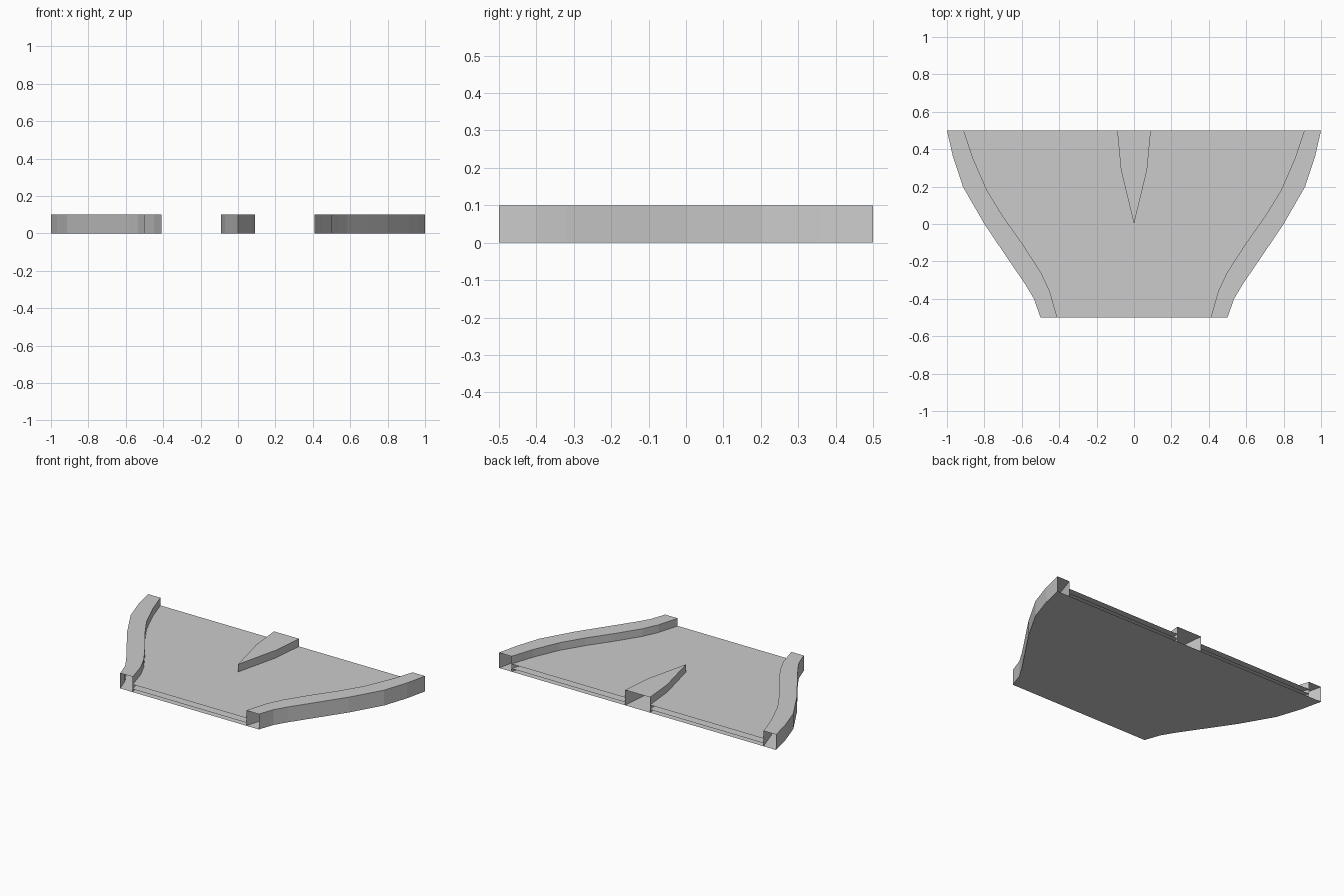
import bpy

if "Cube" in bpy.data.objects:
    bpy.data.objects.remove(bpy.data.objects["Cube"])

H, FLOOR, UNDER = 0.1, 0.05, 0.02

# Right-hand plan curves, front to back
OUTER = [(0.5, -0.5), (0.535, -0.4), (0.583, -0.32), (0.685, -0.17),
         (0.8, 0.0), (0.915, 0.2), (0.968, 0.36), (1.0, 0.5)]
INNER = [(0.41, -0.5), (0.45, -0.36), (0.497, -0.26), (0.594, -0.11),
         (0.70, 0.04), (0.786, 0.18), (0.86, 0.35), (0.91, 0.5)]
WEDGE = [(0, 0), (0.07, 0.29), (0.09, 0.5)]


def mirror(pts):
    return [(-x, y) for x, y in pts]


def make(name, verts, faces):
    me = bpy.data.meshes.new(name)
    me.from_pydata(verts, [], faces)
    me.update()
    ob = bpy.data.objects.new(name, me)
    bpy.context.collection.objects.link(ob)
    return ob


def sheet(name, loop, z, up=True):
    """Flat single face; loop runs counter-clockwise from above."""
    idx = list(range(len(loop)))
    return make(name, [(x, y, z) for x, y in loop], [idx if up else idx[::-1]])


def open_wall(name, right, left):
    """Open-ended wall running front to back: two sides and a top."""
    n, faces = len(right), []
    rows = [(left, 0), (left, H), (right, H), (right, 0)]
    verts = [(x, y, z) for pts, z in rows for x, y in pts]
    for r in range(3):
        for i in range(n - 1):
            a, b = r * n + i, (r + 1) * n + i
            q = [b, b + 1, a + 1, a]
            # the wedge closes to a point, so drop repeated corners there
            q = [v for k, v in enumerate(q) if verts[v] not in [verts[w] for w in q[:k]]]
            faces.append(q)
    return make(name, verts, faces)


# Curved side walls and the pointed divider, all open at the ends
open_wall("right_wall", OUTER, INNER)
open_wall("left_wall", mirror(INNER), mirror(OUTER))
open_wall("divider", WEDGE, mirror(WEDGE))

# Base closing the underside
sheet("base", OUTER + mirror(OUTER)[::-1], 0, up=False)

# Floor and layer below it, notched around the divider
floor_loop = INNER + WEDGE[::-1] + mirror(WEDGE)[1:] + mirror(INNER)[::-1]
sheet("floor", floor_loop, FLOOR)
sheet("floor_underlay", floor_loop, UNDER, up=False)
